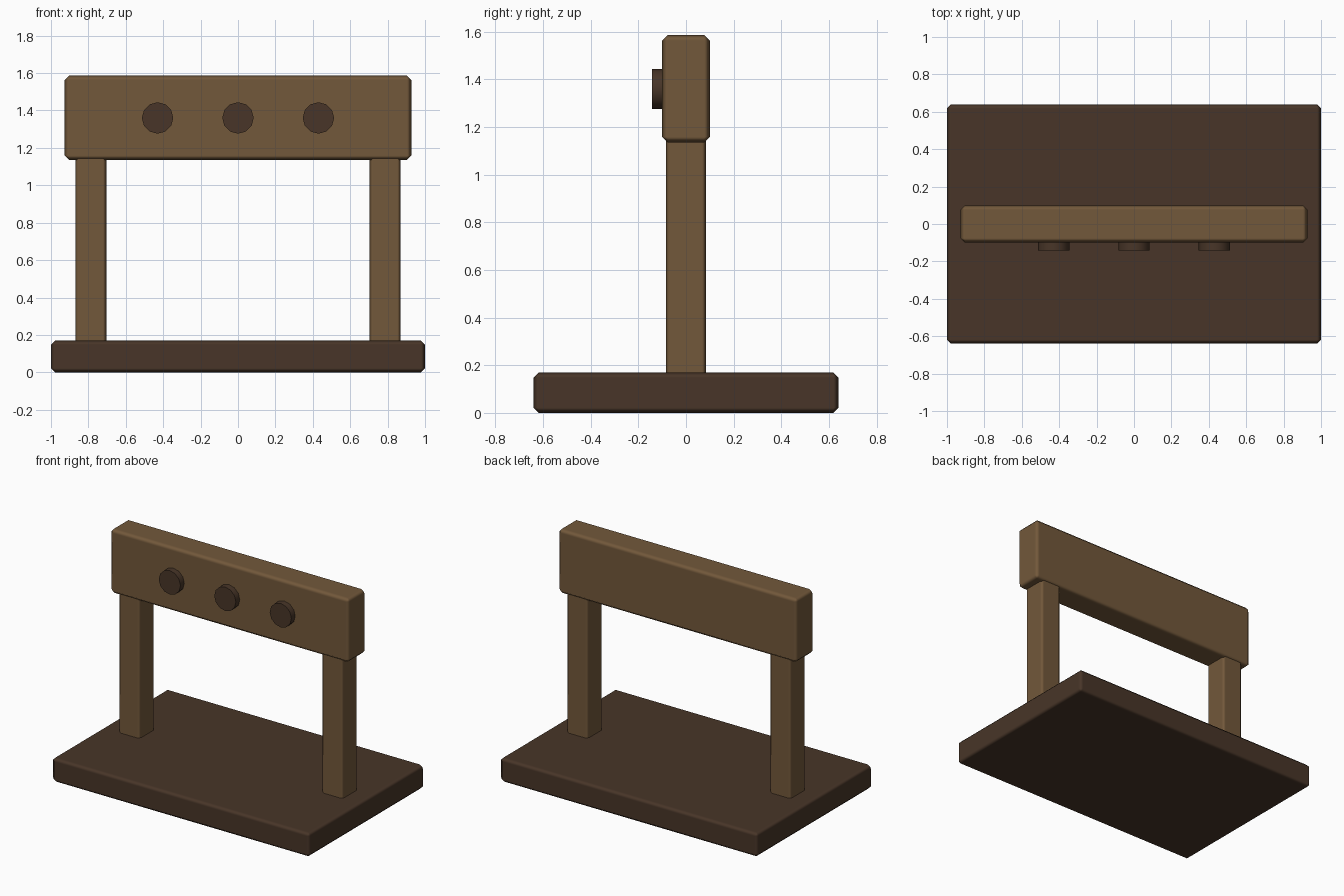
import bpy
from math import pi

if "Cube" in bpy.data.objects:
    bpy.data.objects.remove(bpy.data.objects["Cube"])


def material(name, rgb):
    m = bpy.data.materials.new(name)
    m.diffuse_color = (*rgb, 1)
    m.use_nodes = True
    m.node_tree.nodes["Principled BSDF"].inputs["Base Color"].default_value = m.diffuse_color
    return m


LIGHT = material("light_wood", (0.17, 0.098, 0.043))
DARK = material("dark_wood", (0.065, 0.036, 0.021))


def box(name, lo, hi, bevel, mat):
    """Chamfered timber between two opposite corners."""
    bpy.ops.mesh.primitive_cube_add(size=1, location=[(a + b) / 2 for a, b in zip(lo, hi)])
    o = bpy.context.object
    o.name = name
    o.scale = [b - a for a, b in zip(lo, hi)]
    bpy.ops.object.transform_apply(location=False, rotation=False, scale=True)
    o.data.materials.append(mat)
    bpy.ops.object.shade_smooth()
    b = o.modifiers.new("Bevel", 'BEVEL')
    b.width = bevel
    b.segments = 1
    b.harden_normals = True
    return o


# Base board
box("base", (-1, -0.64, 0), (1, 0.64, 0.17), 0.022, DARK)

# Two uprights, running slightly into the base and the beam
for side, name in ((-1, "left_post"), (1, "right_post")):
    x = side * 0.787
    box(name, (x - 0.083, -0.085, 0.15), (x + 0.083, 0.085, 1.16), 0.018, LIGHT)

# Cross beam
box("cross_beam", (-0.927, -0.1, 1.135), (0.927, 0.1, 1.587), 0.024, LIGHT)

# Three twelve-sided pegs on the front of the beam
for i in range(3):
    bpy.ops.mesh.primitive_cylinder_add(vertices=12, radius=0.084, depth=0.063,
                                        location=((i - 1) * 0.43, -0.1115, 1.36),
                                        rotation=(pi / 2, 0, 0))
    peg = bpy.context.object
    peg.name = f"front_peg_{i + 1}"
    peg.data.materials.append(DARK)
    bpy.ops.object.shade_smooth_by_angle(angle=pi / 5)
